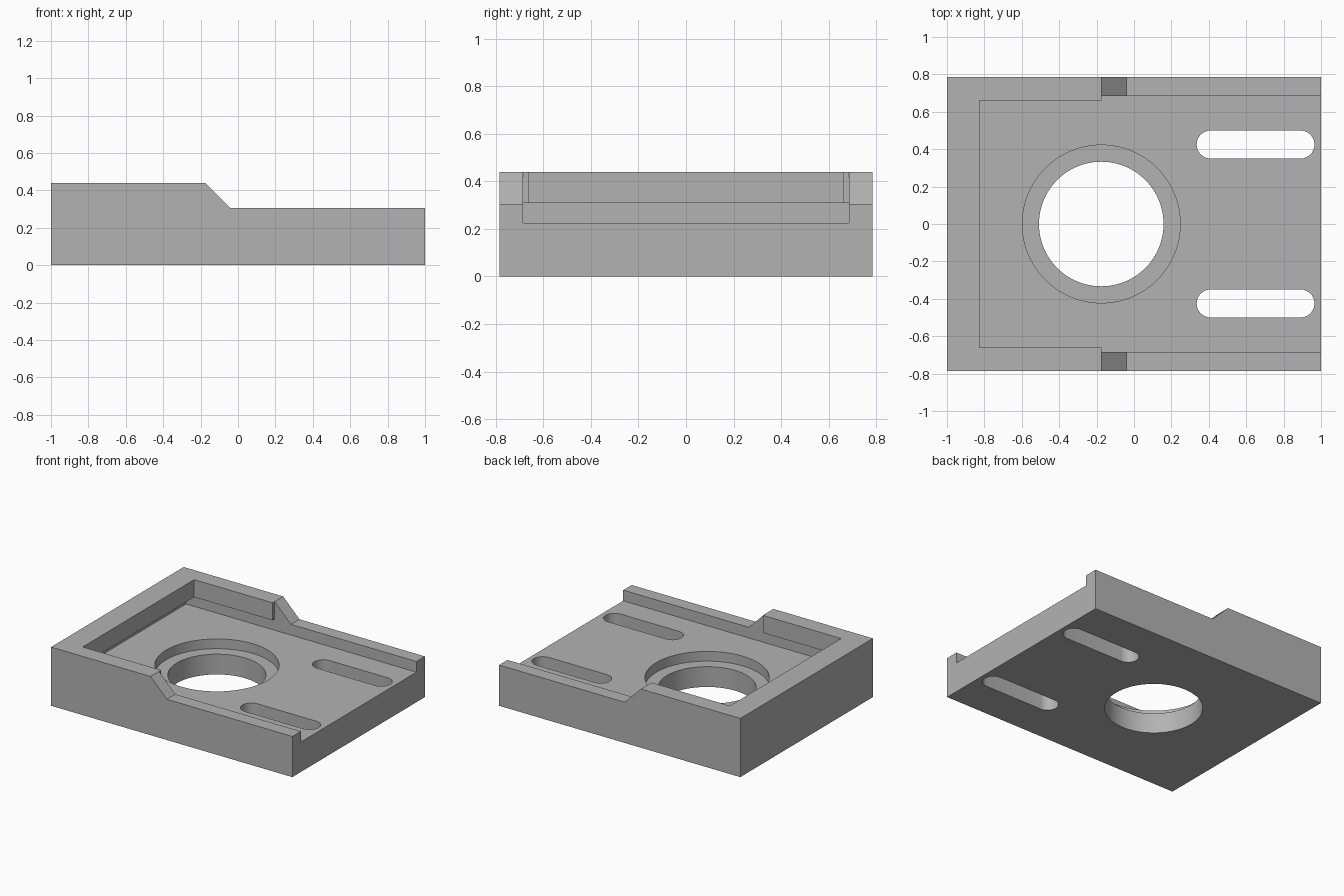
import bpy
import bmesh
import math
from mathutils import Vector

cube = bpy.data.objects.get("Cube")
if cube:
    bpy.data.objects.remove(cube, do_unlink=True)

grey = bpy.data.materials.new("plain grey")
grey.use_nodes = True
colour = (0.45, 0.45, 0.45, 1)
grey.diffuse_color = colour
grey.node_tree.nodes["Principled BSDF"].inputs["Base Color"].default_value = colour


def prism(name, points, start, end, axis):
    """Extrude a profile: along y for (x, z) points, along z for (x, y) points."""
    bm = bmesh.new()
    if axis == "y":
        verts = [bm.verts.new((a, start, b)) for a, b in points]
        step = Vector((0, end - start, 0))
    else:
        verts = [bm.verts.new((a, b, start)) for a, b in points]
        step = Vector((0, 0, end - start))
    face = bm.faces.new(verts)
    made = bmesh.ops.extrude_face_region(bm, geom=[face])["geom"]
    moved = [v for v in made if isinstance(v, bmesh.types.BMVert)]
    bmesh.ops.translate(bm, verts=moved, vec=step)
    bmesh.ops.recalc_face_normals(bm, faces=bm.faces)
    mesh = bpy.data.meshes.new(name)
    bm.to_mesh(mesh)
    bm.free()
    mesh.materials.append(grey)
    obj = bpy.data.objects.new(name, mesh)
    bpy.context.collection.objects.link(obj)
    return obj


def arc(cx, cy, r, start, end, n):
    angles = [math.radians(start + (end - start) * i / n) for i in range(n + 1)]
    return [(cx + r * math.cos(a), cy + r * math.sin(a)) for a in angles]


def circle(cx, cy, r):
    return arc(cx, cy, r, 0, 360, 96)[:-1]


def slot(x0, x1, cy, r):
    return arc(x1 - r, cy, r, -90, 90, 16) + arc(x0 + r, cy, r, 90, 270, 16)


# Block with a tall end, a ramp and a low end
body = prism("base_plate", [(-1, 0), (1, 0), (1, 0.305), (-0.04, 0.305),
                            (-0.175, 0.44), (-1, 0.44)], -0.785, 0.785, "y")

cutters = [
    # Open channel that runs on beneath the lip
    prism("channel_cutter", [(-0.91, 0.225), (1.1, 0.225), (1.1, 0.6),
                             (-0.175, 0.6), (-0.175, 0.309), (-0.91, 0.309)],
          -0.685, 0.685, "y"),
    # Narrower opening through the lip
    prism("lip_cutter", [(-0.825, 0.26), (-0.1, 0.26), (-0.1, 0.6), (-0.825, 0.6)],
          -0.66, 0.66, "y"),
    # Stepped round hole
    prism("counterbore_cutter", circle(-0.175, 0, 0.422), 0.152, 0.27, "z"),
    prism("bore_cutter", circle(-0.175, 0, 0.333), -0.1, 0.27, "z"),
]
# Pair of long slots
for side in (-1, 1):
    cutters.append(prism("slot_cutter", slot(0.335, 0.965, side * 0.425, 0.075),
                         -0.1, 0.27, "z"))

for cutter in cutters:
    cutter.hide_render = True
    mod = body.modifiers.new(cutter.name, "BOOLEAN")
    mod.operation = "DIFFERENCE"
    mod.solver = "EXACT"
    mod.object = cutter

# Apply the cuts and remove the cutters
bpy.context.view_layer.update()
graph = bpy.context.evaluated_depsgraph_get()
cut_mesh = bpy.data.meshes.new_from_object(body.evaluated_get(graph))
body.modifiers.clear()
body.data = cut_mesh
cut_mesh.name = "base_plate"
cut_mesh.materials.clear()
cut_mesh.materials.append(grey)
for poly in cut_mesh.polygons:
    poly.material_index = 0
for cutter in cutters:
    bpy.data.objects.remove(cutter, do_unlink=True)

# Smooth round walls, sharp edges
bpy.ops.object.select_all(action="DESELECT")
body.select_set(True)
bpy.context.view_layer.objects.active = body
bpy.ops.object.shade_smooth_by_angle(angle=math.radians(30))
